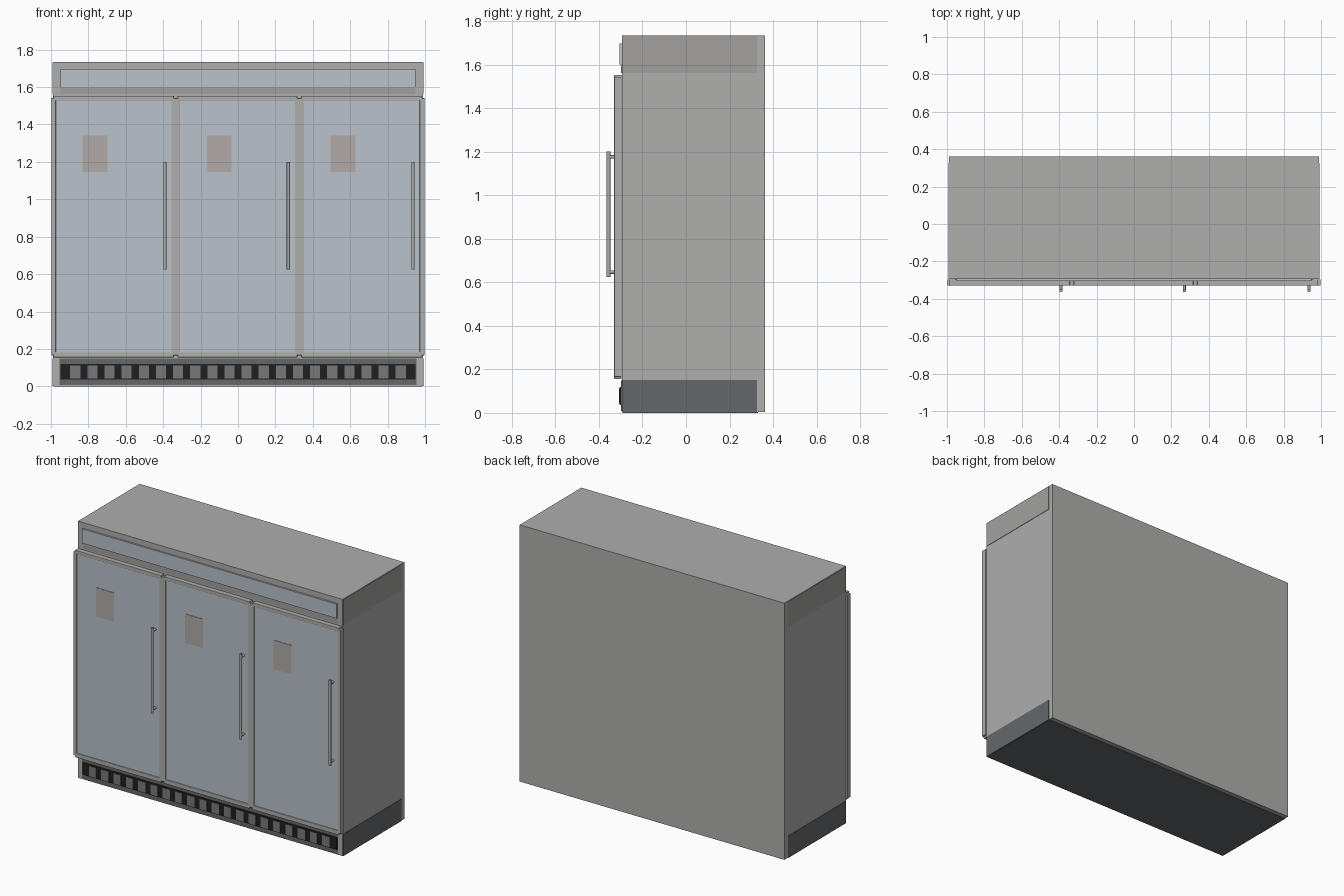
import bpy

if "Cube" in bpy.data.objects:
    bpy.data.objects.remove(bpy.data.objects["Cube"])


def material(name, r, g, b):
    m = bpy.data.materials.new(name)
    m.diffuse_color = (r, g, b, 1)
    m.use_nodes = True
    m.node_tree.nodes["Principled BSDF"].inputs["Base Color"].default_value = m.diffuse_color
    return m


STEEL = material("steel grey", 0.43, 0.425, 0.42)
TRIM = material("trim grey", 0.36, 0.355, 0.35)
PANEL = material("pale blue panel", 0.49, 0.54, 0.60)
BASE = material("dark base grey", 0.13, 0.14, 0.15)
SLOT = material("vent black", 0.014, 0.014, 0.015)
LOUVER = material("louver grey", 0.19, 0.19, 0.195)
LABEL = material("label beige", 0.44, 0.41, 0.385)


def box(name, mat, x, y, z, bevel=0.0):
    """Box from its (min, max) extents on each axis."""
    corners = [(a, b, c) for a in x for b in y for c in z]
    faces = [(0, 1, 3, 2), (4, 6, 7, 5), (0, 4, 5, 1),
             (2, 3, 7, 6), (0, 2, 6, 4), (1, 5, 7, 3)]
    me = bpy.data.meshes.new(name)
    me.from_pydata(corners, [], faces)
    me.materials.append(mat)
    ob = bpy.data.objects.new(name, me)
    bpy.context.collection.objects.link(ob)
    if bevel:
        mod = ob.modifiers.new("edge", 'BEVEL')
        mod.width = bevel
        mod.segments = 2
    return ob


def rod(name, x, y, z, radius, length, axis):
    """Round bar centred on a point, running along y or z."""
    bpy.ops.mesh.primitive_cylinder_add(
        vertices=16, radius=radius, depth=length, location=(x, y, z),
        rotation=(1.5707963, 0, 0) if axis == 'y' else (0, 0, 0))
    ob = bpy.context.object
    ob.name = name
    ob.data.materials.append(STEEL)
    bpy.ops.object.shade_smooth_by_angle()


# Cabinet
box("cabinet", STEEL, (-0.988, 0.988), (-0.295, 0.362), (0.003, 1.735))
box("underside", BASE, (-0.985, 0.985), (-0.29, 0.33), (0.0, 0.006))

# Side overlays: dark kick plates and upper trim
for s, side in ((-1, "left"), (1, "right")):
    xs = tuple(sorted((s * 0.98, s * 0.991)))
    box(side + "_kick_plate", BASE, xs, (-0.293, 0.326), (0.002, 0.15))
    box(side + "_upper_trim", TRIM, xs, (-0.293, 0.326), (1.562, 1.732))

# Header panel with a shadow strip below it
box("header_panel", PANEL, (-0.95, 0.95), (-0.306, -0.29), (1.60, 1.697))
box("header_lower_strip", TRIM, (-0.95, 0.95), (-0.298, -0.29), (1.562, 1.60))

# Base grille with evenly spaced louvers
box("base_panel", BASE, (-0.955, 0.955), (-0.298, -0.29), (0.008, 0.148))
box("base_grille", SLOT, (-0.95, 0.95), (-0.305, -0.29), (0.036, 0.12), 0.004)
for i in range(20):
    x = -0.87 + i * 0.0916
    box("grille_louver", LOUVER, (x - 0.027, x + 0.027),
        (-0.308, -0.30), (0.042, 0.112))

# Doors with framed panels, labels and bar handles
DOORS = ((-0.975, -0.355), (-0.311, 0.305), (0.35, 0.972))
for x0, x1 in DOORS:
    box("door_panel", PANEL, (x0 - 0.005, x1 + 0.005), (-0.324, -0.296), (0.175, 1.54))
    for z in ((0.155, 0.184), (1.528, 1.553)):
        box("door_rail", STEEL, (x0 - 0.012, x1 + 0.012), (-0.33, -0.296), z, 0.003)
    lx = x0 + 0.144
    box("door_label", LABEL, (lx, lx + 0.133), (-0.327, -0.323), (1.145, 1.34))
    hx = x1 - 0.036
    rod("handle_bar", hx, -0.356, 0.912, 0.0085, 0.577, 'z')
    for z in (0.647, 1.176):
        rod("handle_post", hx, -0.337, z, 0.008, 0.034, 'y')

# Door stiles, outer and between the doors
for xs in ((-0.998, -0.974), (-0.356, -0.31), (0.304, 0.351), (0.971, 0.998)):
    box("door_stile", STEEL, xs, (-0.33, -0.296), (0.166, 1.541), 0.003)
